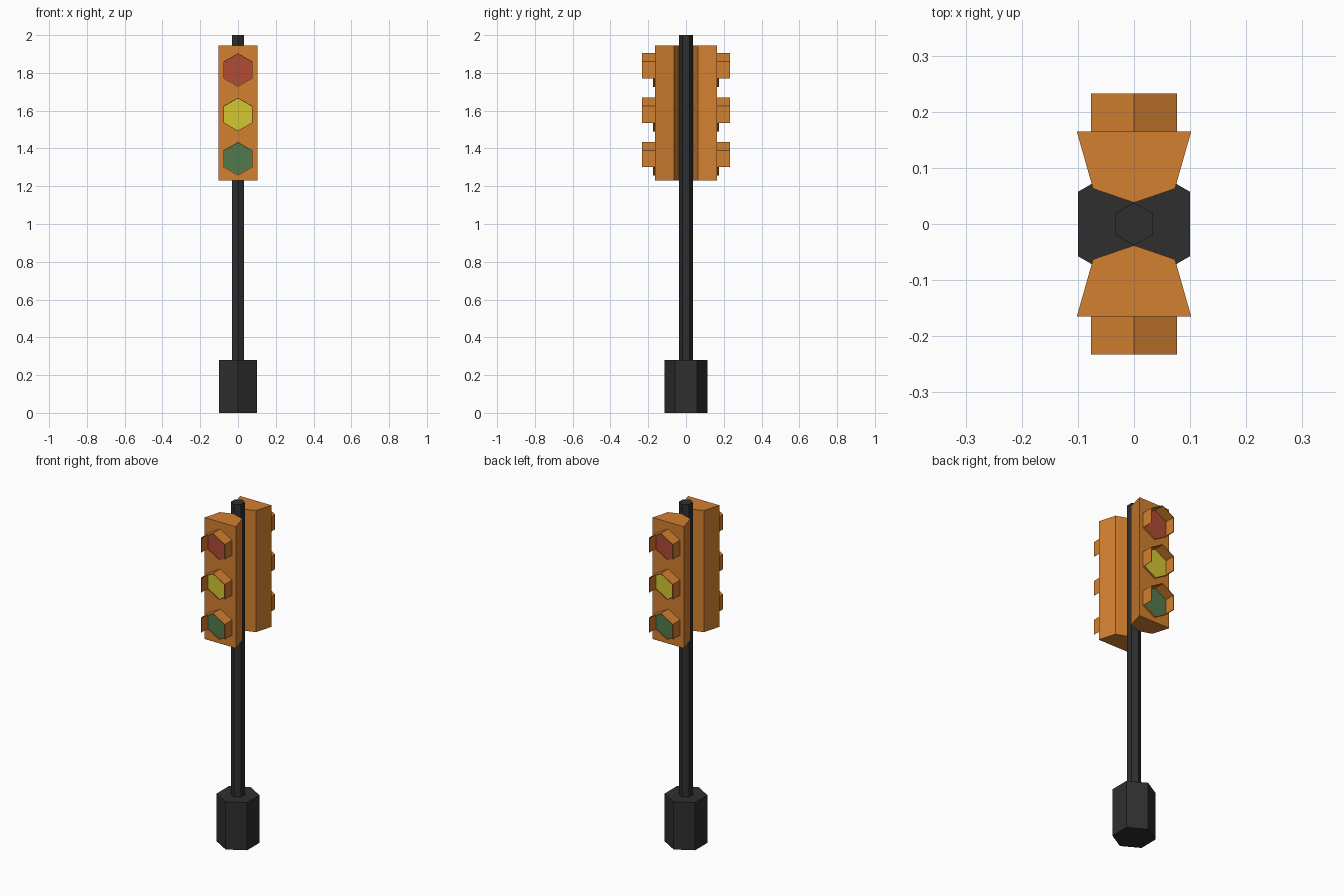
import bpy, bmesh, math
from mathutils import Matrix

if "Cube" in bpy.data.objects:
    bpy.data.objects.remove(bpy.data.objects["Cube"])


def material(name, rgb):
    m = bpy.data.materials.new(name)
    m.diffuse_color = (*rgb, 1)
    m.use_nodes = True
    m.node_tree.nodes["Principled BSDF"].inputs["Base Color"].default_value = m.diffuse_color
    return m


BLACK = material("charcoal", (0.028, 0.028, 0.028))
ORANGE = material("orange", (0.65, 0.215, 0.029))
RED = material("red", (0.44, 0.069, 0.037))
YELLOW = material("yellow", (0.65, 0.57, 0.03))
GREEN = material("green", (0.084, 0.195, 0.076))


def hexagon(r, first=0, count=6, cx=0.0, cy=0.0):
    """Points of a hexagon with a corner at the top (index 0), going round."""
    return [(cx + r * math.sin(math.radians(60 * i)),
             cy + r * math.cos(math.radians(60 * i)))
            for i in range(first, first + count)]


def prism(name, profile, lo, hi, mat, axis="Z", turn=0.0):
    """Extrude a 2D profile from lo to hi along Z (xy profile) or Y (xz profile)."""
    bm = bmesh.new()

    def place(p, d):
        return (p[0], p[1], d) if axis == "Z" else (p[0], d, p[1])

    a = [bm.verts.new(place(p, lo)) for p in profile]
    b = [bm.verts.new(place(p, hi)) for p in profile]
    bm.faces.new(a)
    bm.faces.new(b[::-1])
    n = len(a)
    for i in range(n):
        j = (i + 1) % n
        bm.faces.new((a[i], b[i], b[j], a[j]))
    bmesh.ops.recalc_face_normals(bm, faces=bm.faces)
    bm.transform(Matrix.Rotation(turn, 4, "Z"))
    mesh = bpy.data.meshes.new(name)
    bm.to_mesh(mesh)
    bm.free()
    mesh.materials.append(mat)
    ob = bpy.data.objects.new(name, mesh)
    bpy.context.collection.objects.link(ob)
    return ob


def strip(first, count, z):
    """Thin wall following part of a hexagon."""
    return (hexagon(0.089, first, count, 0, z)
            + hexagon(0.085, first, count, 0, z)[::-1])


# Base and pole
prism("base", hexagon(0.115), 0, 0.28, BLACK)
prism("pole", hexagon(0.038), 0.28, 2.0, BLACK)

# Two signal heads, back to back
housing = [(-0.102, -0.165), (0.102, -0.165), (0.073, -0.063),
           (0, -0.038), (-0.073, -0.063)]
lamps = [("red", RED, 1.815), ("yellow", YELLOW, 1.58), ("green", GREEN, 1.345)]
for side, turn in (("front", 0.0), ("back", math.pi)):
    prism(side + "_housing", housing, 1.23, 1.945, ORANGE, turn=turn)
    for colour, mat, z in lamps:
        label = f"{side}_{colour}"
        # Lens, hood over it, and shallow lip below
        prism(label + "_lens", hexagon(0.085, cy=z), -0.172, -0.164, mat, "Y", turn)
        prism(label + "_hood", strip(-2, 5, z), -0.233, -0.164, ORANGE, "Y", turn)
        prism(label + "_lip", strip(2, 3, z), -0.176, -0.164, ORANGE, "Y", turn)
